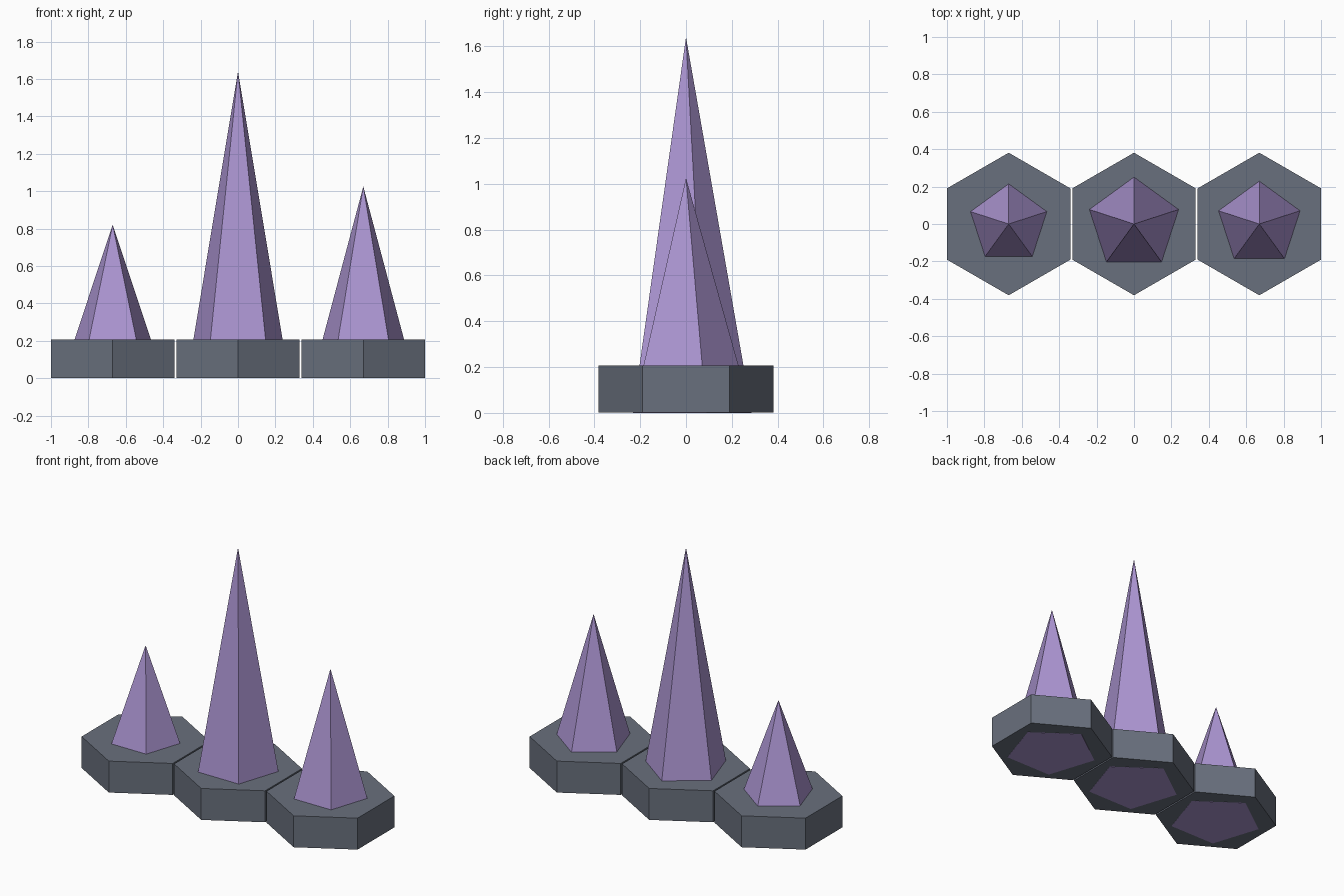
import bpy, math

if "Cube" in bpy.data.objects:
    bpy.data.objects.remove(bpy.data.objects["Cube"])


def material(name, rgb):
    m = bpy.data.materials.new(name)
    m.diffuse_color = (*rgb, 1)
    m.use_nodes = True
    m.node_tree.nodes["Principled BSDF"].inputs["Base Color"].default_value = m.diffuse_color
    return m


def prism(name, sides, r_bottom, r_top, x, z0, z1, mat):
    """Flat-sided prism or pyramid with one corner pointing to +y."""
    ring = [math.pi / 2 + i * math.tau / sides for i in range(sides)]
    verts = [(r_bottom * math.cos(a), r_bottom * math.sin(a), z0) for a in ring]
    faces = [tuple(reversed(range(sides)))]
    if r_top:
        verts += [(r_top * math.cos(a), r_top * math.sin(a), z1) for a in ring]
        faces.append(tuple(range(sides, 2 * sides)))
        faces += [(i, (i + 1) % sides, (i + 1) % sides + sides, i + sides)
                  for i in range(sides)]
    else:
        verts.append((0, 0, z1))
        faces += [(i, (i + 1) % sides, sides) for i in range(sides)]
    mesh = bpy.data.meshes.new(name)
    mesh.from_pydata(verts, [], faces)
    mesh.materials.append(mat)
    obj = bpy.data.objects.new(name, mesh)
    obj.location.x = x
    bpy.context.collection.objects.link(obj)
    return obj


slate = material("slate grey", (0.141, 0.162, 0.205))
violet = material("crystal violet", (0.41, 0.30, 0.64))

# Three hexagonal slabs in a row, each with a five-sided crystal spike
# whose foot runs through to the underside of the slab
for side, x, height in (("left", -0.67, 0.82),
                        ("middle", 0.0, 1.64),
                        ("right", 0.67, 1.025)):
    prism(side + "_slab", 6, 0.381, 0.381, x, 0.001, 0.207, slate)
    prism(side + "_crystal", 5, 0.287, 0, x, 0.0, height, violet)
